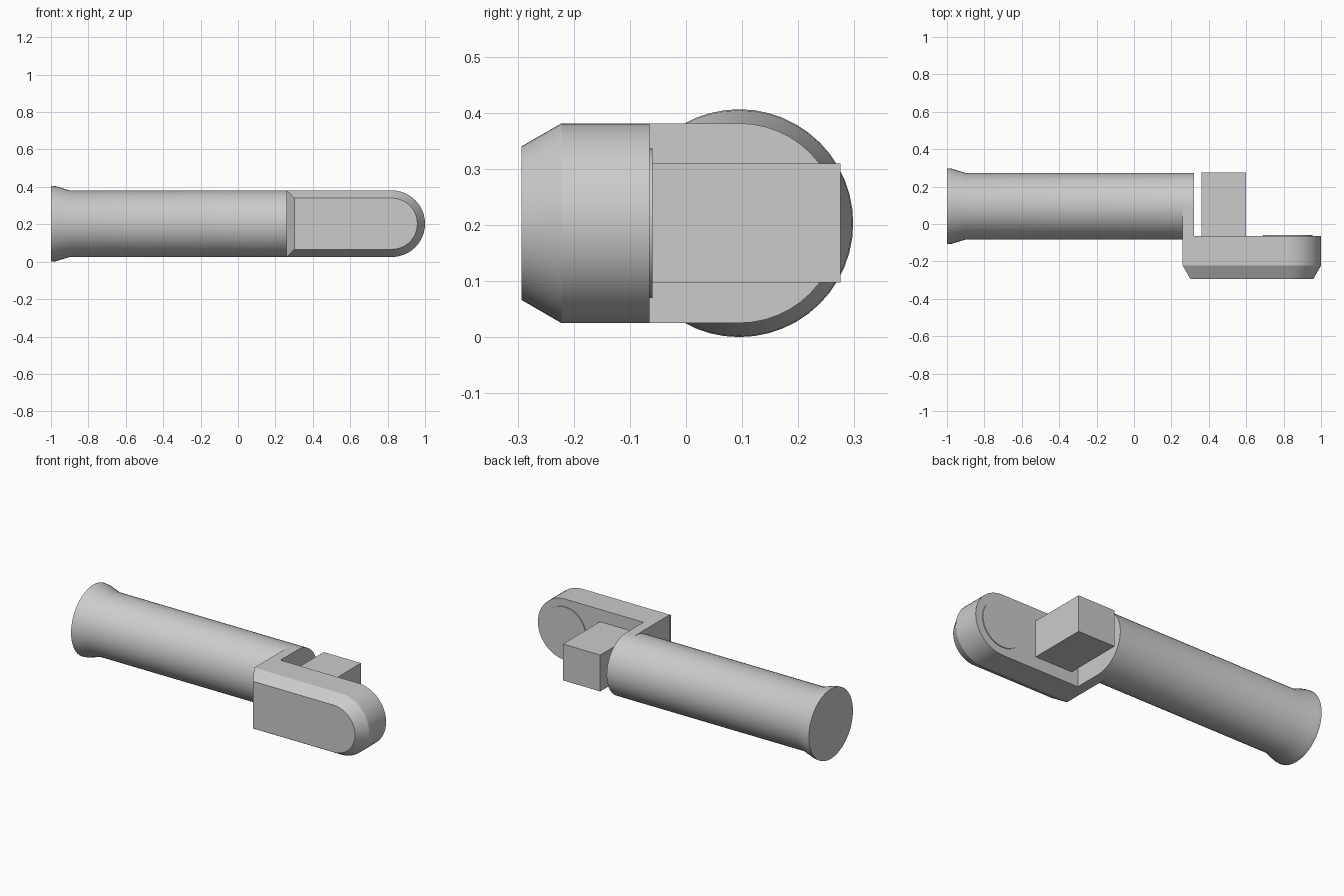
import bpy, bmesh, math
from mathutils import Vector

if "Cube" in bpy.data.objects:
    bpy.data.objects.remove(bpy.data.objects["Cube"], do_unlink=True)

AXIS_Y, AXIS_Z, R = 0.095, 0.203, 0.178   # shaft axis and radius
PIN_X = 0.822                             # centre of the rounded arm end
SEG = 24                                  # segments per half turn

grey = bpy.data.materials.new("light_grey")
grey.use_nodes = True
grey.diffuse_color = (0.6, 0.6, 0.6, 1)
grey.node_tree.nodes["Principled BSDF"].inputs["Base Color"].default_value = (0.6, 0.6, 0.6, 1)


def loft(name, loops, smooth=True):
    """Skin a row of equally long outlines and cap both ends."""
    bm = bmesh.new()
    rings = [[bm.verts.new(p) for p in loop] for loop in loops]
    for a, b in zip(rings, rings[1:]):
        for i in range(len(a)):
            j = (i + 1) % len(a)
            bm.faces.new((a[i], a[j], b[j], b[i]))
    bm.faces.new(rings[0])
    bm.faces.new(rings[-1])
    bmesh.ops.recalc_face_normals(bm, faces=bm.faces)
    mesh = bpy.data.meshes.new(name)
    bm.to_mesh(mesh)
    bm.free()
    mesh.materials.append(grey)
    obj = bpy.data.objects.new(name, mesh)
    bpy.context.collection.objects.link(obj)
    if smooth:
        bpy.ops.object.select_all(action='DESELECT')
        obj.select_set(True)
        bpy.context.view_layer.objects.active = obj
        bpy.ops.object.shade_smooth_by_angle(angle=math.radians(25))
    return obj


def arc(radius, start, sweep, steps):
    """Points of an arc round the origin, both ends included."""
    angles = [start + sweep * i / steps for i in range(steps + 1)]
    return [(radius * math.cos(t), radius * math.sin(t)) for t in angles]


def circle(radius):
    return arc(radius, 0, 2 * math.pi, 2 * SEG)[:-1]


# Round shaft with a flared butt end
profile = [(-1, 0.203), (-0.975, 0.201), (-0.9, R), (0.26, R)]
loft("shaft", [[(x, AXIS_Y + u, AXIS_Z + v) for u, v in circle(r)] for x, r in profile])

# Half-round end plate joining the shaft to the offset arm
plate = arc(R, -math.pi / 2, math.pi, SEG)
plate += [(-0.16, R), (-0.16, -R)]
loft("end_plate", [[(x, AXIS_Y + u, AXIS_Z + v) for u, v in plate] for x in (0.26, 0.32)])


# Offset arm: rounded tip, chamfered outer face
def arm_outline(y, inset):
    tip = arc(R - inset, -math.pi / 2, math.pi, SEG)
    pts = [(PIN_X + u, v) for u, v in tip]
    pts += [(0.26 + inset, R - inset), (0.26 + inset, inset - R)]
    return [(x, y, AXIS_Z + v) for x, v in pts]


loft("arm", [arm_outline(-0.065, 0), arm_outline(-0.222, 0), arm_outline(-0.293, 0.041)])

# Raised pivot disc on the inner face of the arm
loft("pivot_disc", [[(PIN_X + u, y, AXIS_Z + v) for u, v in circle(0.133)] for y in (-0.075, -0.06)])

# Square peg standing on the inner face of the arm
square = [(0.36, -0.106), (0.60, -0.106), (0.60, 0.106), (0.36, 0.106)]
loft("square_peg", [[(x, y, AXIS_Z + v) for x, v in square] for y in (-0.07, 0.275)], smooth=False)
